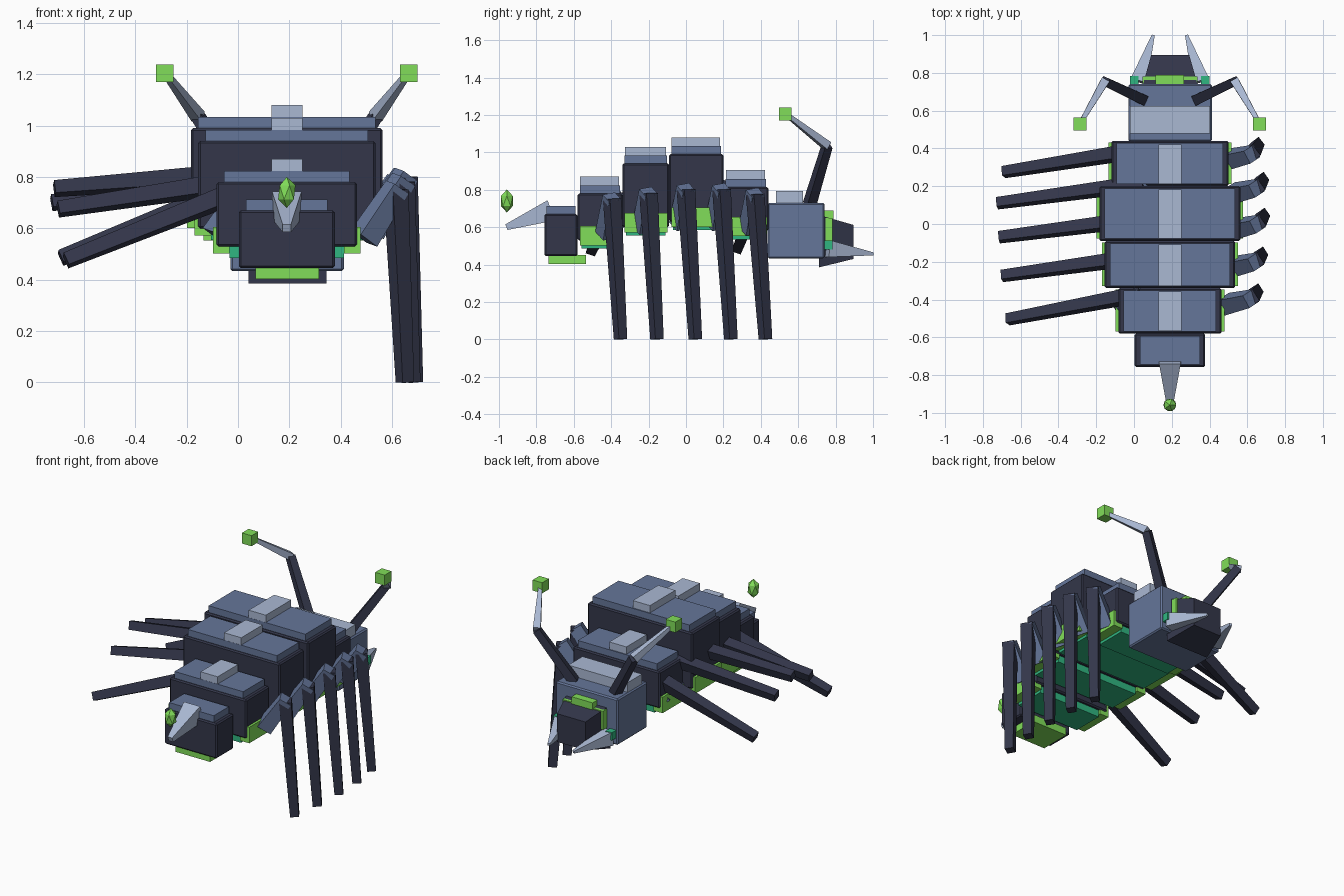
import bpy, bmesh
from mathutils import Vector, Matrix

if "Cube" in bpy.data.objects:
    bpy.data.objects.remove(bpy.data.objects["Cube"])

CX = 0.19  # body centre line


def mat(name, rgb):
    m = bpy.data.materials.new(name)
    m.diffuse_color = (*rgb, 1)
    m.use_nodes = True
    m.node_tree.nodes["Principled BSDF"].inputs["Base Color"].default_value = m.diffuse_color
    return m


DARK = mat("dark_shell", (0.033, 0.037, 0.068))
SLATE = mat("slate", (0.13, 0.18, 0.32))
LIGHT = mat("pale_blue", (0.40, 0.48, 0.65))
GREEN = mat("bright_green", (0.22, 0.73, 0.10))
TEAL = mat("teal", (0.03, 0.47, 0.22))


def finish(name, bm, material):
    bmesh.ops.recalc_face_normals(bm, faces=bm.faces)
    me = bpy.data.meshes.new(name)
    bm.to_mesh(me)
    bm.free()
    me.materials.append(material)
    ob = bpy.data.objects.new(name, me)
    bpy.context.collection.objects.link(ob)
    return ob


def box(name, x, y, z, material, bevel=0):
    """Box from (min, max) ranges on each axis."""
    bm = bmesh.new()
    size = [r[1] - r[0] for r in (x, y, z)]
    mid = [(r[0] + r[1]) / 2 for r in (x, y, z)]
    bmesh.ops.create_cube(bm, size=1, matrix=Matrix.Translation(mid) @ Matrix.Diagonal((*size, 1)))
    ob = finish(name, bm, material)
    if bevel:
        b = ob.modifiers.new("bevel", 'BEVEL')
        b.width, b.segments = bevel, 1
    return ob


def beam(name, p0, p1, w0, w1, material, roll=0):
    """Square bar from p0 to p1, tapering from width w0 to w1."""
    p0, p1 = Vector(p0), Vector(p1)
    d = p1 - p0
    bm = bmesh.new()
    rot = d.to_track_quat('Z', 'Y').to_matrix().to_4x4() @ Matrix.Rotation(roll, 4, 'Z')
    bmesh.ops.create_cube(bm, size=1)
    for v in bm.verts:
        w = w0 if v.co.z < 0 else w1
        v.co = p0 + rot @ Vector((v.co.x * w, v.co.y * w, (v.co.z + 0.5) * d.length))
    return finish(name, bm, material)


# Body segments: half width, y range, shell bottom, shell top
segments = [(0.31, 0.20, 0.44, 0.58, 0.815), (0.373, -0.09, 0.20, 0.63, 0.99),
            (0.345, -0.34, -0.09, 0.60, 0.94), (0.273, -0.58, -0.34, 0.53, 0.78),
            (0.187, -0.757, -0.58, 0.445, 0.67)]
for i, (hw, y0, y1, zb, zt) in enumerate(segments, 1):
    box(f"segment_shell_{i}", (CX - hw, CX + hw), (y0, y1), (zb, zt), DARK, 0.008)
    box(f"segment_back_plate_{i}", (CX - hw + 0.028, CX + hw - 0.028), (y0 + 0.012, y1 - 0.012),
        (zt - 0.01, zt + 0.043), SLATE)
    if i == 5:
        box("tail_belly_plate", (0.068, 0.315), (-0.735, -0.535), (0.402, 0.45), GREEN)
        continue
    box(f"segment_ridge_{i}", (0.13, 0.252), (y0 + 0.013, y1 - 0.018), (zt + 0.04, zt + 0.09), LIGHT)
    box(f"belly_plate_{i}", (CX - hw + 0.05, CX + hw - 0.05), (y0 + 0.02, y1 - 0.02),
        (zb - 0.045, zb + 0.01), TEAL)
    for side, s in (("left", -1), ("right", 1)):
        xs = sorted((CX + s * (hw + 0.015), CX + s * (hw - 0.05)))
        box(f"{side}_side_strip_{i}", xs, (y0 + 0.012, y1 - 0.008), (zb - 0.028, zb + 0.075), GREEN)

# Head, crest plate and tapered snout
box("head", (-0.03, 0.412), (0.437, 0.74), (0.433, 0.73), SLATE, 0.008)
box("head_crest", (-0.022, 0.402), (0.48, 0.625), (0.72, 0.793), LIGHT)
snout = box("snout", (0.04, 0.345), (0.71, 0.895), (0.385, 0.665), DARK)
for v in snout.data.vertices:
    if v.co.y > 0.8:
        v.co.x = CX + (v.co.x - CX) * 0.66
        v.co.z = 0.43 if v.co.z < 0.5 else 0.612

# Eyes, mandibles and antennae, mirrored about the centre line
box("brow_eye", (0.115, 0.265), (0.73, 0.788), (0.63, 0.688), GREEN)
for side, s in (("left", -1), ("right", 1)):
    box(f"{side}_eye", sorted((CX + s * 0.075, CX + s * 0.145)), (0.73, 0.782), (0.53, 0.65), GREEN)
    box(f"{side}_jaw_joint", sorted((CX + s * 0.165, CX + s * 0.21)), (0.73, 0.783), (0.48, 0.53), TEAL)
    beam(f"{side}_mandible", (CX + s * 0.165, 0.755, 0.485), (CX + s * 0.088, 1.0, 0.457),
         0.09, 0.016, LIGHT)
    knee = (CX + s * 0.345, 0.755, 1.035)
    beam(f"{side}_antenna_base", (CX + s * 0.145, 0.66, 0.72), knee, 0.055, 0.045, DARK)
    beam(f"{side}_antenna_tip", knee, (CX + s * 0.47, 0.54, 1.2), 0.045, 0.022, LIGHT)
    box(f"{side}_antenna_bulb", (CX + s * 0.475 - 0.034, CX + s * 0.475 + 0.034),
        (0.496, 0.564), (1.171, 1.239), GREEN)

# Right legs stand on the ground: knee, then foot
right_legs = [((0.615, -0.395, 0.75), (0.650, -0.35, 0.001)),
              ((0.64, -0.20, 0.78), (0.675, -0.155, 0.001)),
              ((0.65, 0.00, 0.80), (0.685, 0.05, 0.001)),
              ((0.645, 0.19, 0.80), (0.68, 0.24, 0.001)),
              ((0.62, 0.37, 0.775), (0.655, 0.425, 0.001))]
# Left legs splay outwards: inner knee, then tip
left_legs = [((0.04, -0.37, 0.76), (-0.67, -0.505, 0.475)),
             ((0.06, -0.17, 0.79), (-0.70, -0.275, 0.675)),
             ((0.06, 0.03, 0.815), (-0.715, -0.07, 0.755)),
             ((0.05, 0.215, 0.81), (-0.725, 0.11, 0.70)),
             ((0.03, 0.39, 0.775), (-0.69, 0.275, 0.485))]
for side, legs in (("right", right_legs), ("left", left_legs)):
    for i, (knee, foot) in enumerate(legs, 1):
        hip = (knee[0] - 0.125, knee[1] - 0.03, knee[2] - 0.19)
        top = (knee[0] + 0.005, knee[1], knee[2] + 0.01)
        beam(f"{side}_upper_leg_{i}", hip, top, 0.09, 0.075, SLATE, 0.3)
        beam(f"{side}_lower_leg_{i}", knee, foot, 0.072, 0.052, DARK, 0.35)

# Stinger and floating gem
beam("stinger", (CX, -0.72, 0.69), (CX, -0.96, 0.60), 0.115, 0.032, LIGHT)
bm = bmesh.new()
bmesh.ops.create_icosphere(bm, subdivisions=1, radius=0.038,
                           matrix=Matrix.Translation((CX, -0.958, 0.74)) @ Matrix.Diagonal((1, 1, 1.6, 1)))
finish("stinger_gem", bm, GREEN)
